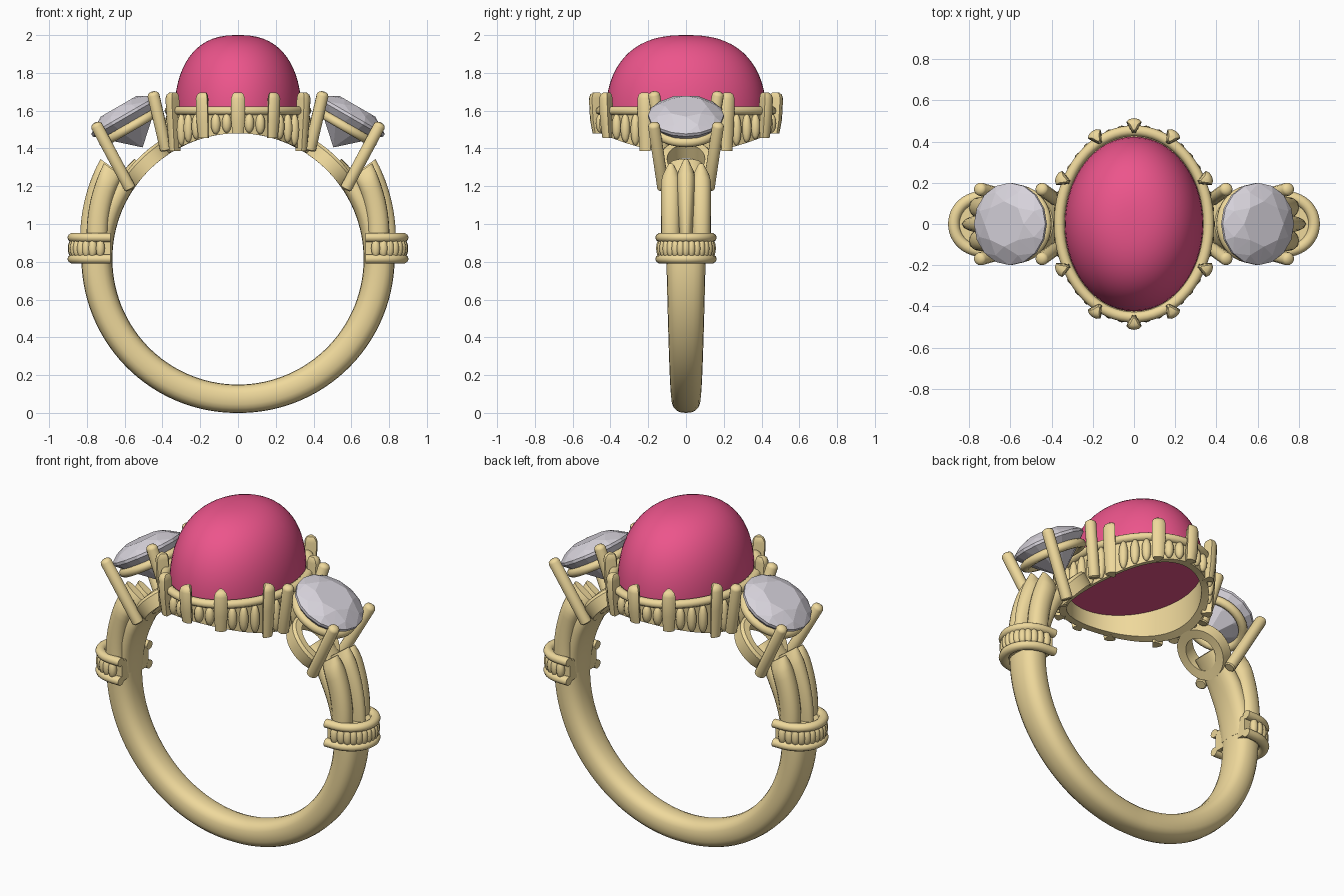
import bpy, bmesh
from math import sin, cos, pi, sqrt, radians, copysign
from mathutils import Vector, Matrix

if "Cube" in bpy.data.objects:
    bpy.data.objects.remove(bpy.data.objects["Cube"])

CZ, R = 0.815, 0.665          # finger hole centre height and radius

def material(name, col):
    m = bpy.data.materials.new(name)
    m.diffuse_color = (*col, 1)
    m.use_nodes = True
    m.node_tree.nodes["Principled BSDF"].inputs["Base Color"].default_value = m.diffuse_color
    return m

GOLD = material("gold", (0.86, 0.69, 0.33))
RUBY = material("pink_stone", (0.84, 0.09, 0.26))
CLEAR = material("pale_stone", (0.68, 0.65, 0.71))

def finish(bm, name, mat, smooth=40):
    bmesh.ops.recalc_face_normals(bm, faces=bm.faces)
    me = bpy.data.meshes.new(name)
    bm.to_mesh(me)
    bm.free()
    ob = bpy.data.objects.new(name, me)
    bpy.context.collection.objects.link(ob)
    me.materials.append(mat)
    if smooth:
        bpy.ops.object.select_all(action='DESELECT')
        ob.select_set(True)
        bpy.context.view_layer.objects.active = ob
        bpy.ops.object.shade_smooth_by_angle(angle=radians(smooth))
    return ob

def loft(bm, rings, closed=False):
    """Skin a list of equal-sized point rings; cap the ends unless closed."""
    vs = [[bm.verts.new(p) for p in r] for r in rings]
    n = len(vs[0])
    for i in range(len(vs) if closed else len(vs) - 1):
        a, b = vs[i], vs[(i + 1) % len(vs)]
        for j in range(n):
            bm.faces.new((a[j], a[(j + 1) % n], b[(j + 1) % n], b[j]))
    if not closed:
        bm.faces.new(vs[0])
        bm.faces.new(vs[-1])

def oval(a, b, n=20, e=2.0):
    """Superellipse outline."""
    f = lambda c: copysign(abs(c) ** (2 / e), c)
    return [(a * f(cos(2 * pi * i / n)), b * f(sin(2 * pi * i / n))) for i in range(n)]

def polar(r, y, ang, s=1):
    return Vector((s * r * cos(ang), y, CZ + r * sin(ang)))

def arc_bar(bm, stations, s=1, e=2.5):
    """Bar round the finger: stations of (degrees, r_in, r_out, y_mid, half_width)."""
    loft(bm, [[polar((ri + ro) / 2 + u, ym + v, radians(d), s)
               for u, v in oval((ro - ri) / 2, w, 20, e)] for d, ri, ro, ym, w in stations])

def rod(bm, p, q, r):
    """Round-ended prong."""
    p, q = Vector(p), Vector(q)
    d = (q - p).normalized()
    rot = d.to_track_quat('Z', 'Y')
    L = (q - p).length
    prof = [(0, .8), (.2, 1), (L / r - .6, 1), (L / r - .25, .85), (L / r, .4)]
    loft(bm, [[p + rot @ Vector((u, v, t * r)) for u, v in oval(r * k, r * k, 12)] for t, k in prof])

def bead(bm, loc, scale):
    bmesh.ops.create_uvsphere(bm, u_segments=12, v_segments=8, radius=1,
                              matrix=Matrix.LocRotScale(Vector(loc), None, Vector(scale)))

def finger_z(x):
    return CZ + sqrt(R * R - x * x)

# Lower shank: thickens and widens from the bottom to the collars
bm = bmesh.new()
st = []
for i in range(61):
    d = -183 + 186 * i / 60
    k = abs(d + 90) / 93
    st.append((d, R, R + .15 + .015 * k, 0, .075 + .03 * k))
arc_bar(bm, st)
finish(bm, "shank", GOLD)

# Fluted shoulders: a base bar plus three flaring strands each side
bm = bmesh.new()
for s in (1, -1):
    arc_bar(bm, [(2 + 3 * i, R, .79 - .002 * i, 0, .105 - .003 * max(0, i - 8)) for i in range(15)], s)
    for ym, w0, w1, r0, r1, end in ((0, .03, .056, .835, .9, 36), (.08, .05, .055, .8, .872, 35.5),
                                    (-.08, .05, .055, .8, .872, 35.5)):
        st = []
        for i in range(13):
            t = i / 12
            tip = 1 if t < .8 else 1 - .6 * ((t - .8) / .2) ** 2
            ro = r0 + (r1 - r0) * t
            st.append((4 + (end - 4) * t, R + .02 + .07 * t, ro, ym, (w0 + (w1 - w0) * t) * tip))
        arc_bar(bm, st, s, 2.2)
finish(bm, "shoulders", GOLD)

# Collars: two rims with a row of upright beads between them
def collar_point(t, grow=0):
    a = -pi / 2 + pi * t
    return Vector((.70 + (.175 + grow) * cos(a) ** .8 if 0 < t < 1 else .675, (.135 + grow) * sin(a), 0))

bm = bmesh.new()
for s in (1, -1):
    flip = Vector((s, 1, 1))
    core = [collar_point(i / 24, -.012) for i in range(25)]
    loft(bm, [[(p + Vector((0, 0, z))) * flip for p in core] for z in (.81, .93)])
    for z in (.815, .928):
        pts = [collar_point(i / 24) for i in range(25)]
        rings = []
        for i, p in enumerate(pts):
            d = (pts[min(i + 1, 24)] - pts[max(i - 1, 0)]).normalized()
            side = Vector((d.y, -d.x, 0))
            rings.append([(p + side * u + Vector((0, 0, z + v))) * flip for u, v in oval(.028, .025, 10)])
        loft(bm, rings)
    for i in range(15):
        p = collar_point((i + .5) / 15, .002)
        bead(bm, (s * p.x, p.y, .871), (.024, .022, .05))
finish(bm, "beaded_collars", GOLD)

# Side stones: faceted brilliants tilted outwards
AX, CEN = Vector((.5, 0, .866)), Vector((.6, 0, 1.57))
TILT = Matrix.Translation(CEN) @ Matrix.Rotation(radians(30), 4, 'Y')
for s, side in ((1, "right"), (-1, "left")):
    bm = bmesh.new()
    for n, r, h, off in ((8, .11, .062, 0), (8, .165, .036, .5), (16, .2, .008, 0),
                         (16, .2, -.008, 0), (8, .12, -.09, .5), (1, 0, -.19, 0)):
        for i in range(n):
            a = 2 * pi * (i + off) / n
            p = TILT @ Vector((r * cos(a), r * sin(a), h))
            bm.verts.new((s * p.x, p.y, p.z))
    bmesh.ops.convex_hull(bm, input=bm.verts)
    finish(bm, side + "_side_stone", CLEAR, 0)

# Side settings: seat ring, curved base ring on the finger line, four prongs
bm = bmesh.new()
for s in (1, -1):
    flip = Vector((s, 1, 1))
    rings, base = [], []
    for i in range(36):
        a = 2 * pi * i / 36
        c, n = cos(a), sin(a)
        rings.append([(TILT @ Vector(((.165 + u) * c, (.165 + u) * n, -.065 + v))) * flip
                      for u, v in oval(.025, .025, 10)])
        base.append([polar(r, w * n, radians(45) - w * c / R, s)
                     for r, w in ((R, .095), (R, .148), (R + .07, .148), (R + .085, .135), (R + .085, .1))])
    loft(bm, rings, True)
    loft(bm, base, True)
    for y in (1, -1):
        rod(bm, (s * .57, y * .12, 1.185), (s * .757, y * .172, 1.535), .032)
        rod(bm, (s * .38, y * .12, 1.39), (s * .452, y * .172, 1.7), .032)
finish(bm, "side_settings", GOLD)

# Centre cabochon
bm = bmesh.new()
prof = [(0, 1)]
rings = []
for i in range(17):
    t = pi / 2 * i / 16.4
    k, h = cos(t) ** .8, sin(t) ** .87
    rings.append([(x, y, 1.57 + .43 * h) for x, y in oval(.337 * k, .425 * k, 56)])
loft(bm, rings)
finish(bm, "centre_stone", RUBY)

# Centre gallery: oval wall cut to the finger curve, rounded top rim
bm = bmesh.new()
wall, rim = [], []
for i in range(72):
    a = 2 * pi * i / 72
    c, n = cos(a), sin(a)
    P = lambda g, z: Vector(((.335 + g) * c, (.425 + g) * n, z))
    zi, zo = finger_z(.325 * c), finger_z(.36 * c)
    wall.append([P(-.012, zi), P(.028, zo), P(.028, 1.6), P(-.012, 1.6)])
    rim.append([P(.028 + u, 1.6 + v) for u, v in oval(.026, .024, 10)])
loft(bm, wall, True)
loft(bm, rim, True)
finish(bm, "centre_gallery", GOLD)

# Gallery beads and prongs: ten prongs, upright beads filling the gaps
bm = bmesh.new()
stops = [-90, -62, -27, 27, 62, 90]
for s in (1, -1):
    for (d0, d1), count in zip(zip(stops, stops[1:]), (2, 3, 5, 3, 2)):
        for j in range(count):
            a = radians(d0 + (d1 - d0) * (j + 1) / (count + 1))
            x, y = .368 * cos(a), .458 * sin(a)
            lo = finger_z(x) + .005
            bead(bm, (s * x, y, (lo + 1.585) / 2), (.026, .026, (1.585 - lo) / 2))
finish(bm, "gallery_beads", GOLD)

bm = bmesh.new()
SEC = [(-.036, .022), (-.022, .034), (0, .038), (.022, .034), (.036, .022), (.026, 0), (.008, -.032),
       (-.008, -.032), (-.026, 0)]
for s in (1, -1):
    for d in stops if s > 0 else stops[1:-1]:
        a = radians(d)
        x, y = s * .38 * cos(a), .47 * sin(a)
        out = Vector((x / .38 ** 2, y / .47 ** 2, 0)).normalized()
        tan = Vector((-out.y, out.x, 0))
        lo = finger_z(x)
        loft(bm, [[Vector((x, y, z)) + tan * u * k + out * (v * k + o) for u, v in SEC]
                  for z, k, o in ((lo, .85, -.008), (1.55, 1, 0), (1.665, 1, .006), (1.685, .85, .005), (1.697, .5, .003))])
finish(bm, "centre_prongs", GOLD)
